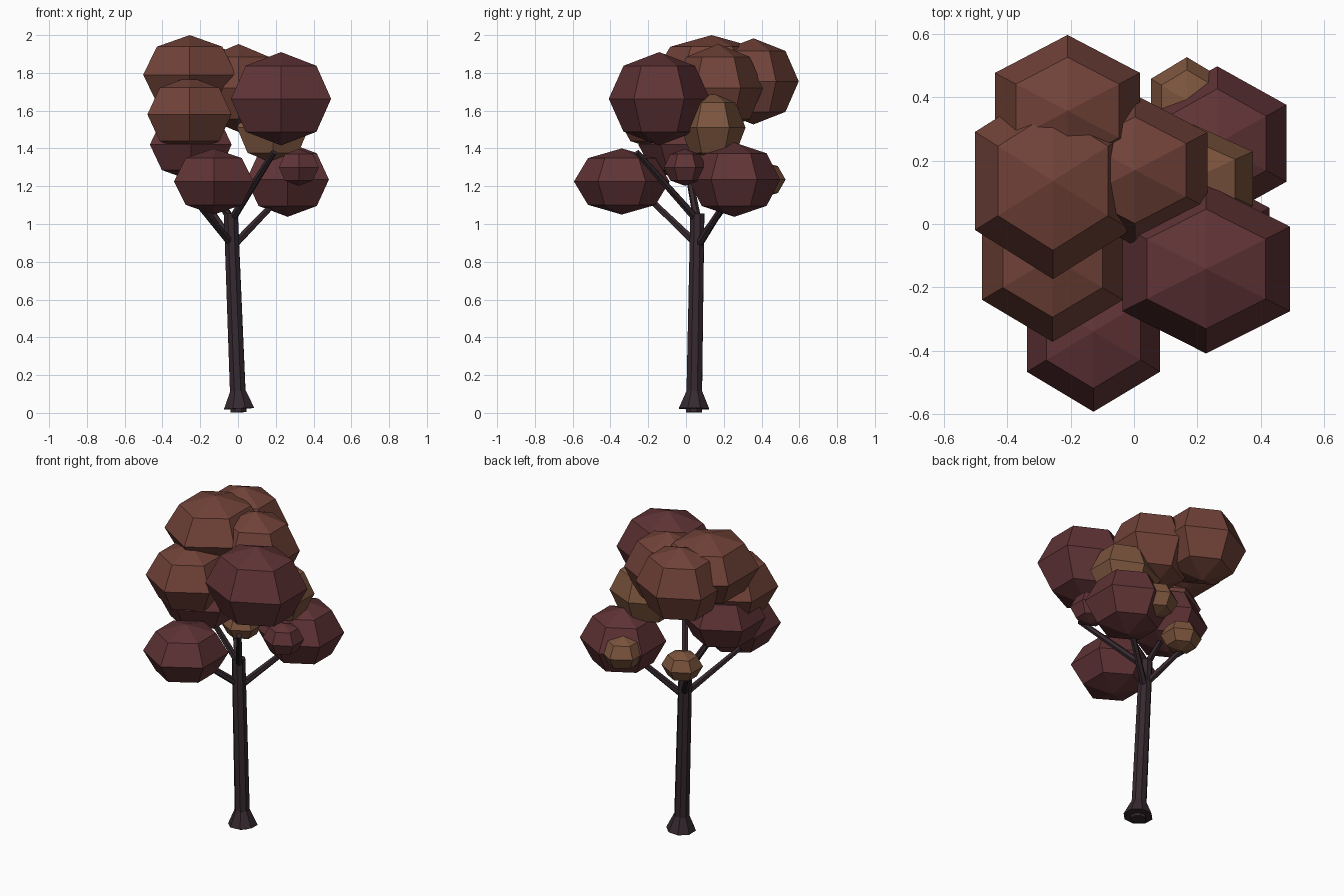
import bpy, bmesh
from mathutils import Vector, Matrix

if "Cube" in bpy.data.objects:
    bpy.data.objects.remove(bpy.data.objects["Cube"])


def material(name, rgb):
    m = bpy.data.materials.new(name)
    m.diffuse_color = (*rgb, 1)
    m.use_nodes = True
    m.node_tree.nodes["Principled BSDF"].inputs["Base Color"].default_value = m.diffuse_color
    return m


BARK = material("bark", (0.036, 0.022, 0.028))
RED = material("red_leaf", (0.115, 0.033, 0.036))
BROWN = material("brown_leaf", (0.165, 0.055, 0.04))
TAN = material("tan_leaf", (0.2, 0.09, 0.047))


def finish(bm, name, mat):
    me = bpy.data.meshes.new(name)
    bm.to_mesh(me)
    bm.free()
    me.materials.append(mat)
    ob = bpy.data.objects.new(name, me)
    bpy.context.collection.objects.link(ob)
    return ob


def limb(name, a, b, r1, r2, sides):
    """Tapered prism from point a to point b."""
    a, b = Vector(a), Vector(b)
    d = b - a
    rot = d.to_track_quat('Z', 'Y').to_matrix().to_4x4()
    bm = bmesh.new()
    bmesh.ops.create_cone(bm, cap_ends=True, segments=sides, radius1=r1,
                          radius2=r2, depth=d.length,
                          matrix=Matrix.Translation((a + b) / 2) @ rot)
    finish(bm, name, BARK)


def leaf_clump(name, centre, size, mat):
    """Squashed six-sided sphere."""
    bm = bmesh.new()
    bmesh.ops.create_uvsphere(bm, u_segments=6, v_segments=4, radius=1)
    bmesh.ops.scale(bm, vec=size, verts=bm.verts)
    bmesh.ops.translate(bm, vec=centre, verts=bm.verts)
    finish(bm, name, mat)


# Trunk and root flare
limb("trunk", (0.003, 0.042, 0.003), (-0.038, 0.06, 1.055), 0.045, 0.04, 8)
limb("root_flare", (0.005, 0.042, 0.022), (0.0, 0.044, 0.115), 0.087, 0.045, 8)

# Branches: start, tip
branches = [
    ((-0.03, 0.06, 0.89), (-0.24, -0.20, 1.14)),
    ((-0.03, 0.06, 0.88), (0.235, 0.235, 1.155)),
    ((-0.03, 0.06, 0.90), (-0.19, 0.24, 1.14)),
    ((-0.035, 0.06, 1.02), (0.19, -0.26, 1.38)),
    ((-0.035, 0.06, 1.02), (-0.23, 0.0, 1.34)),
]
for i, (a, b) in enumerate(branches):
    limb(f"branch_{i + 1}", a, b, 0.022, 0.016, 6)

# Crown: centre, radii, colour
crown = [
    ((-0.256, 0.136, 1.79), (0.284, 0.31, 0.21), BROWN),
    ((-0.21, 0.357, 1.755), (0.265, 0.24, 0.228), BROWN),
    ((0.003, 0.17, 1.72), (0.264, 0.238, 0.233), BROWN),
    ((-0.257, -0.107, 1.58), (0.257, 0.265, 0.20), BROWN),
    ((0.228, -0.142, 1.663), (0.306, 0.267, 0.247), RED),
    ((0.263, 0.255, 1.235), (0.252, 0.243, 0.197), RED),
    ((-0.128, -0.34, 1.225), (0.243, 0.253, 0.175), RED),
    ((-0.25, -0.015, 1.42), (0.25, 0.237, 0.19), RED),
    ((0.185, 0.143, 1.51), (0.22, 0.172, 0.188), TAN),
    ((0.322, -0.005, 1.30), (0.122, 0.112, 0.098), RED),
    ((0.167, 0.39, 1.235), (0.131, 0.137, 0.10), TAN),
    ((-0.146, 0.247, 1.175), (0.122, 0.115, 0.09), TAN),
]
for i, (c, s, m) in enumerate(crown):
    leaf_clump(f"leaf_clump_{i + 1}", c, s, m)
